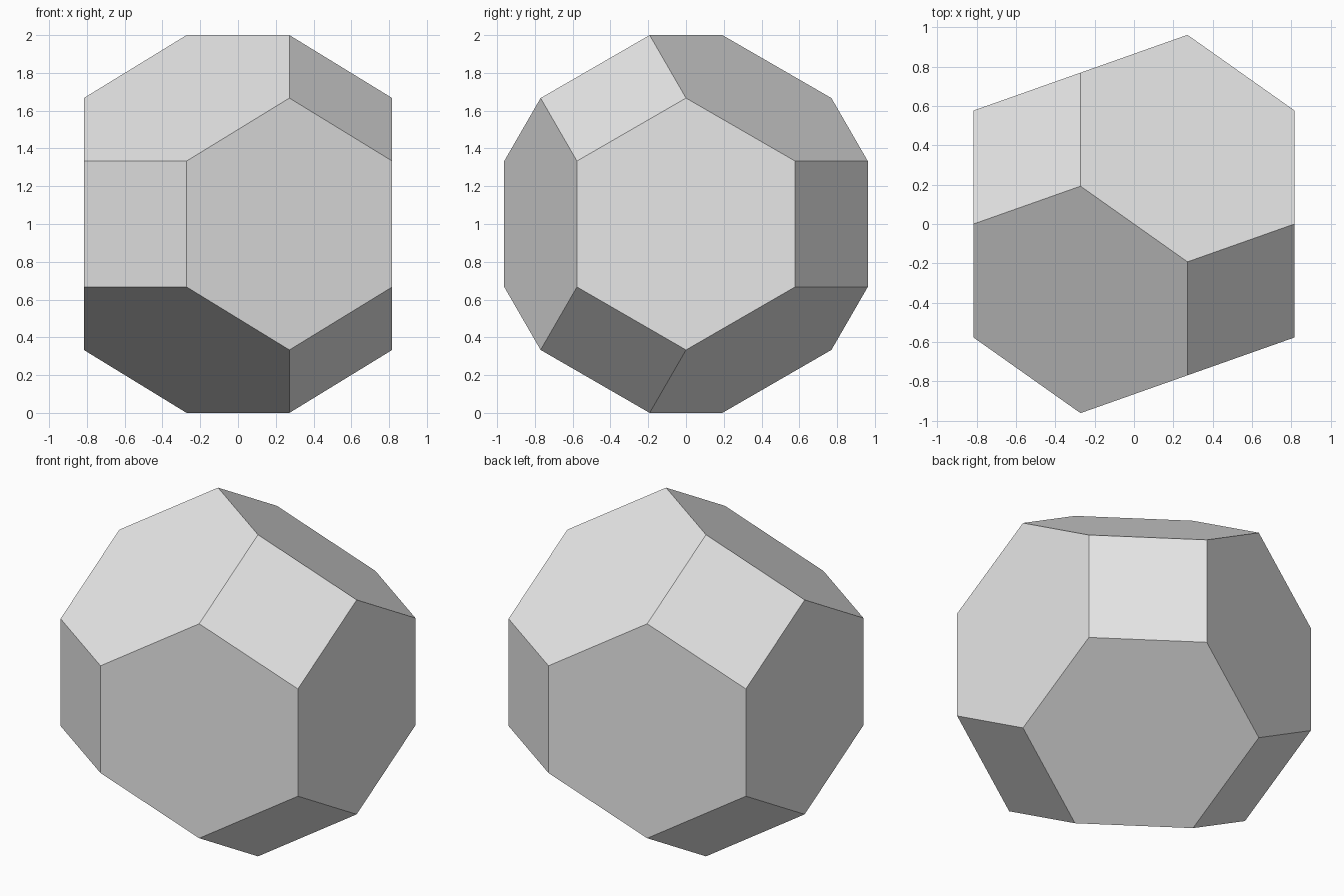
import bpy
import bmesh
import math
from itertools import permutations, product
from mathutils import Matrix

cube = bpy.data.objects.get("Cube")
if cube:
    bpy.data.objects.remove(cube, do_unlink=True)

EDGE = 2 / 3

# Plain grey material
grey = bpy.data.materials.new("light grey")
grey.use_nodes = True
colour = (0.8, 0.8, 0.8, 1)
grey.diffuse_color = colour
for node in grey.node_tree.nodes:
    if node.type == 'BSDF_PRINCIPLED':
        node.inputs["Base Color"].default_value = colour

# Truncated octahedron: every signed ordering of 0, 1, 2
corners = {
    tuple(a * s for a, s in zip(order, signs))
    for order in permutations((0, 1, 2))
    for signs in product((-1, 1), repeat=3)
}
bm = bmesh.new()
for corner in sorted(corners):
    bm.verts.new(corner)
bmesh.ops.convex_hull(bm, input=bm.verts[:])

# Merge the hull triangles into flat squares and hexagons
bmesh.ops.dissolve_limit(bm, angle_limit=math.radians(2),
                         verts=bm.verts[:], edges=bm.edges[:])

# Turn it so one edge lies on top, then stand it on the ground
place = (Matrix.Translation((0, 0, 1))
         @ Matrix.Rotation(math.atan(math.sqrt(2)), 4, 'Z')
         @ Matrix.Rotation(math.radians(45), 4, 'X')
         @ Matrix.Scale(EDGE / math.sqrt(2), 4))
bm.transform(place)
bmesh.ops.recalc_face_normals(bm, faces=bm.faces[:])

mesh = bpy.data.meshes.new("truncated_octahedron")
bm.to_mesh(mesh)
bm.free()
mesh.materials.append(grey)
body = bpy.data.objects.new("truncated_octahedron", mesh)
bpy.context.collection.objects.link(body)
